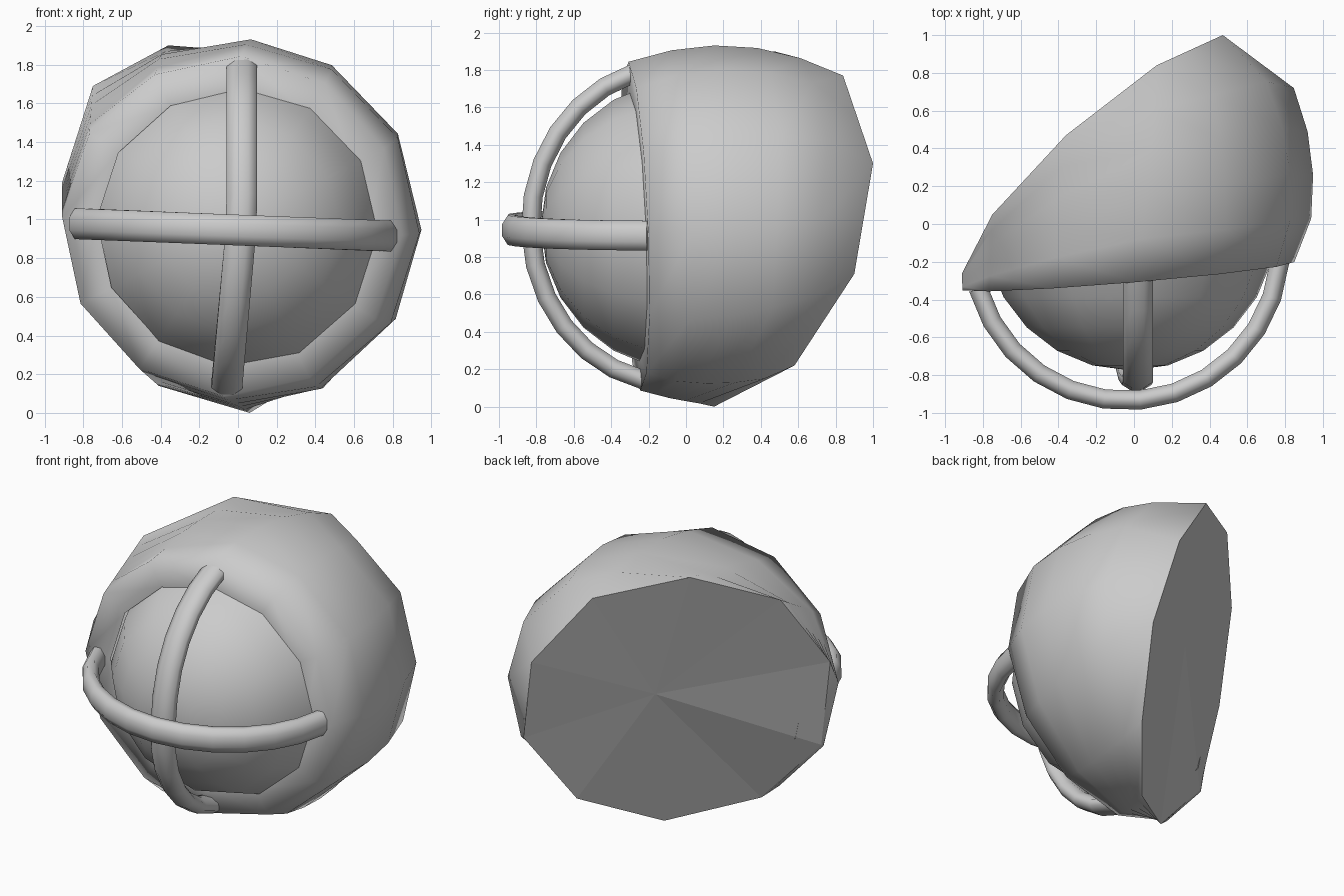
import bpy, bmesh, math
from mathutils import Vector

if "Cube" in bpy.data.objects:
    bpy.data.objects.remove(bpy.data.objects["Cube"])

grey = bpy.data.materials.new("grey")
grey.diffuse_color = (0.6, 0.6, 0.6, 1)
grey.use_nodes = True
grey.node_tree.nodes["Principled BSDF"].inputs["Base Color"].default_value = grey.diffuse_color


def finish(name, bm, angle=40):
    bmesh.ops.remove_doubles(bm, verts=bm.verts, dist=0.0005)
    bmesh.ops.recalc_face_normals(bm, faces=bm.faces)
    me = bpy.data.meshes.new(name)
    bm.to_mesh(me)
    bm.free()
    me.materials.append(grey)
    ob = bpy.data.objects.new(name, me)
    bpy.context.collection.objects.link(ob)
    bpy.ops.object.select_all(action='DESELECT')
    ob.select_set(True)
    bpy.context.view_layer.objects.active = ob
    bpy.ops.object.shade_smooth_by_angle(angle=math.radians(angle))
    return ob


def bridge(bm, a, b, closed=True):
    n = len(a)
    for i in range(n if closed else n - 1):
        j = (i + 1) % n
        bm.faces.new((a[i], a[j], b[j], b[i]))


def rim_point(deg, r):
    # point on the slightly tilted front opening plane
    a = math.radians(deg)
    x, z = -0.03 + r * math.cos(a), 0.965 + r * math.sin(a)
    return Vector((x, -0.275 + 0.083 * x - 0.04 * (z - 1), z))


# Housing: bulging shell from the front rim to the slanted flat back
back = [Vector(p) for p in (
    (0.47, 1.0, 1.3), (0.295, 0.92, 1.535), (0.12, 0.84, 1.77), (-0.36, 0.47, 1.9),
    (-0.75, 0.05, 1.69), (-0.91, -0.26, 1.19), (-0.8, -0.32, 0.57), (-0.41, -0.23, 0.14),
    (0.06, 0.15, 0.0), (0.42, 0.58, 0.22), (0.6, 0.9, 0.71), (0.535, 0.95, 1.005))]
rim = [rim_point(27 + 30 * i, 0.88) for i in range(12)]
axis = Vector((-0.01, 0, 0.975))


def bulged(a, b, t):
    p = a.lerp(b, t)
    radial = Vector((p.x - axis.x, 0, p.z - axis.z))
    full = 0.96 * math.sqrt(max(0.0, 1 - ((p.y - 0.2) / 1.15) ** 2))
    r = max(full, radial.length)
    radial = radial.normalized() * r
    return Vector((axis.x + radial.x, p.y, axis.z + radial.z))


bm = bmesh.new()
rows = [[rim_point(27 + 30 * i, 0.70) for i in range(12)], rim]
rows += [[bulged(a, b, k / 5) for a, b in zip(rim, back)] for k in range(1, 5)]
rows.append(back)
rows = [[bm.verts.new(p) for p in row] for row in rows]
for a, b in zip(rows, rows[1:]):
    bridge(bm, a, b)
centre = bm.verts.new(sum(back, Vector()) / 12)
for i in range(12):
    bm.faces.new((rows[-1][i], rows[-1][(i + 1) % 12], centre))
housing = finish("housing", bm, 180)
# Keep the flat back crisp
for poly in housing.data.polygons:
    if len(poly.vertices) == 3 and poly.normal.y > 0.3 and poly.normal.x < -0.3:
        poly.use_smooth = False

# Domed lens filling the front opening
bm = bmesh.new()
rows = []
for k in range(1, 6):
    t = math.radians(15 * k)
    rows.append([bm.verts.new((-0.02 + 0.775 * math.sin(t) * math.cos(a),
                               -0.775 * math.cos(t),
                               0.97 + 0.775 * math.sin(t) * math.sin(a)))
                 for a in (math.radians(30 * i - 3) for i in range(12))])
for a, b in zip(rows, rows[1:]):
    bridge(bm, a, b)
tip = bm.verts.new((-0.02, -0.775, 0.97))
for i in range(12):
    bm.faces.new((rows[0][i], rows[0][(i + 1) % 12], tip))
finish("dome_lens", bm, 60)


def guard_bar(name, path, outward, side, sides=8, thick=0.055, wide=0.086):
    # oval tube along a path, closed at both ends
    bm = bmesh.new()
    rings = []
    for p, o in zip(path, outward):
        rings.append([bm.verts.new(p + o * thick * math.cos(a) + side * wide * math.sin(a))
                      for a in (2 * math.pi * (i + 0.5) / sides for i in range(sides))])
    for a, b in zip(rings, rings[1:]):
        bridge(bm, a, b)
    bm.faces.new(rings[0])
    bm.faces.new(rings[-1])
    finish(name, bm, 60)


# Horizontal guard bar
path, out = [], []
for k in range(13):
    a = math.radians(-164 + k * 158 / 12)
    o = Vector((math.cos(a), math.sin(a), 0))
    p = Vector((-0.04, -0.12, 0)) + o * 0.815
    p.z = 0.945 - 0.04 * p.x
    path.append(p)
    out.append(o)
guard_bar("horizontal_guard_bar", path, out, Vector((0, 0, 1)))

# Vertical guard bar
path, out = [], []
for k in range(13):
    a = math.radians(-77 + k * 150 / 12)
    o = Vector((0, -math.cos(a), math.sin(a)))
    z = 0.97 + 0.85 * math.sin(a)
    x = 0.02 - 0.08 * max(0.0, (1.0 - z) / 0.88)
    path.append(Vector((x, -0.05 - 0.78 * math.cos(a), z)))
    out.append(o)
guard_bar("vertical_guard_bar", path, out, Vector((1, 0, 0)))
